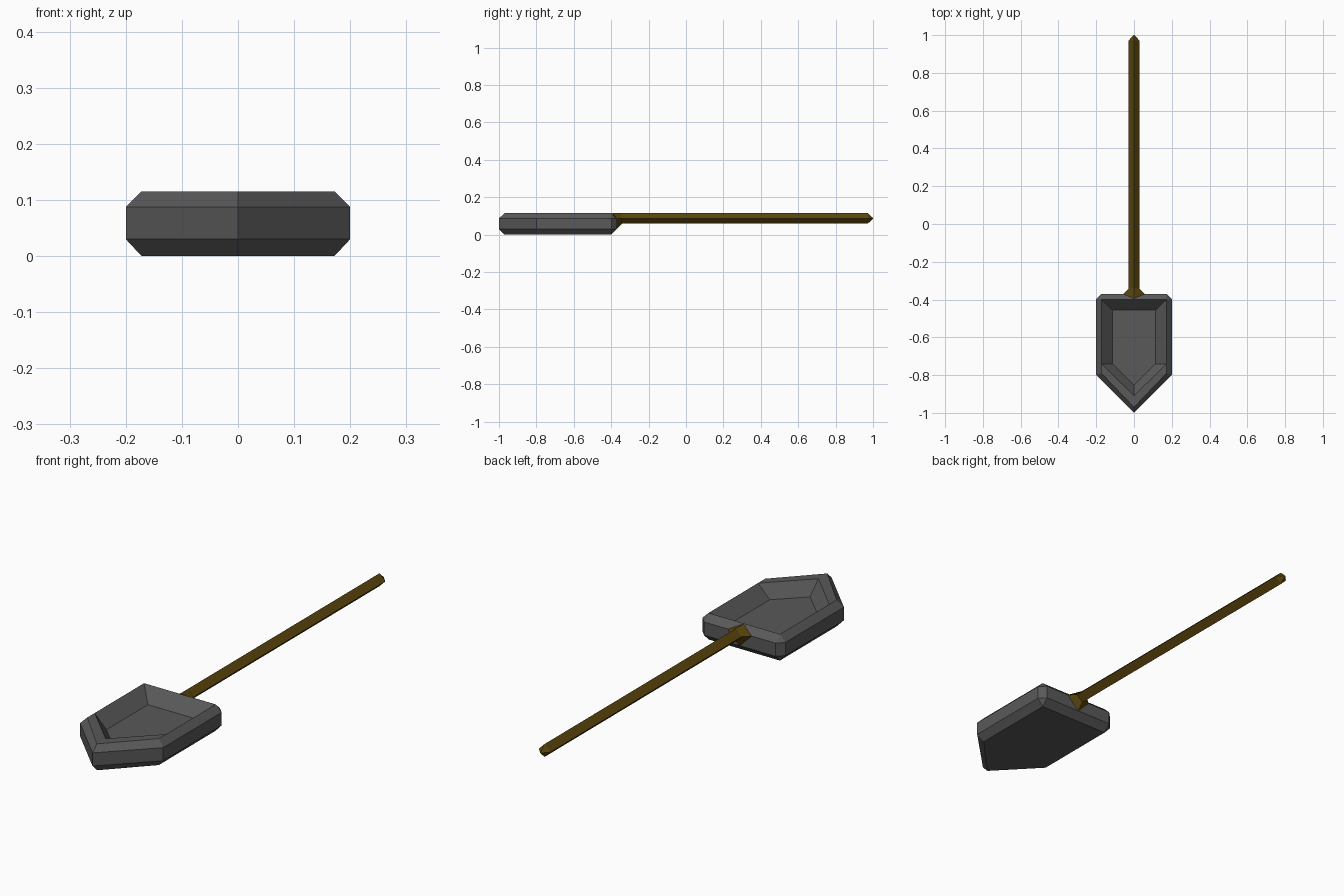
import bpy, bmesh

if "Cube" in bpy.data.objects:
    bpy.data.objects.remove(bpy.data.objects["Cube"])


def colour(name, rgb):
    m = bpy.data.materials.new(name)
    m.diffuse_color = (*rgb, 1)
    m.use_nodes = True
    m.node_tree.nodes["Principled BSDF"].inputs["Base Color"].default_value = m.diffuse_color
    return m


def build(name, rings, mat):
    """Loft equal-length rings of points, cap both ends."""
    bm = bmesh.new()
    loops = [[bm.verts.new(p) for p in r] for r in rings]
    n = len(loops[0])
    for a, b in zip(loops, loops[1:]):
        for i in range(n):
            j = (i + 1) % n
            bm.faces.new((a[i], a[j], b[j], b[i]))
    bm.faces.new(loops[0][::-1])
    bm.faces.new(loops[-1])
    # rings may collapse corners to a point
    bmesh.ops.remove_doubles(bm, verts=bm.verts, dist=1e-4)
    bmesh.ops.recalc_face_normals(bm, faces=bm.faces)
    me = bpy.data.meshes.new(name)
    bm.to_mesh(me)
    bm.free()
    me.materials.append(mat)
    ob = bpy.data.objects.new(name, me)
    bpy.context.collection.objects.link(ob)
    return ob


def outline(w, back, cut, shoulder, tip, z):
    """Pointed blade outline with clipped back corners."""
    return [(0, tip, z), (w, shoulder, z), (w, back - cut, z), (w - cut, back, z),
            (cut - w, back, z), (-w, back - cut, z), (-w, shoulder, z)]


# blade: chamfered tray with a sloping recess
grey = colour("steel", (0.1, 0.1, 0.1))
build("blade", [
    outline(0.172, -0.4, 0, -0.79, -0.97, 0),
    outline(0.2, -0.37, 0.028, -0.8, -1, 0.03),
    outline(0.2, -0.37, 0.028, -0.8, -1, 0.087),
    outline(0.172, -0.4, 0, -0.79, -0.97, 0.115),
    outline(0.1715, -0.4005, 0, -0.74, -0.91, 0.115),
    outline(0.115, -0.455, 0, -0.74, -0.853, 0.058),
], grey)


def diamond(y, r, top=None, top_y=None):
    top = r if top is None else top
    c = 0.087
    return [(r, y, c), (0, y if top_y is None else top_y, c + top), (-r, y, c), (0, y, c - r)]


# handle: four-sided bar, pointed at the end and flared at the blade
brown = colour("wood", (0.105, 0.06, 0.004))
build("handle", [
    diamond(-0.37, 0.057, 0.028, -0.395),
    diamond(-0.342, 0.028),
    diamond(0.972, 0.028),
    diamond(1.0, 0.002),
], brown)
